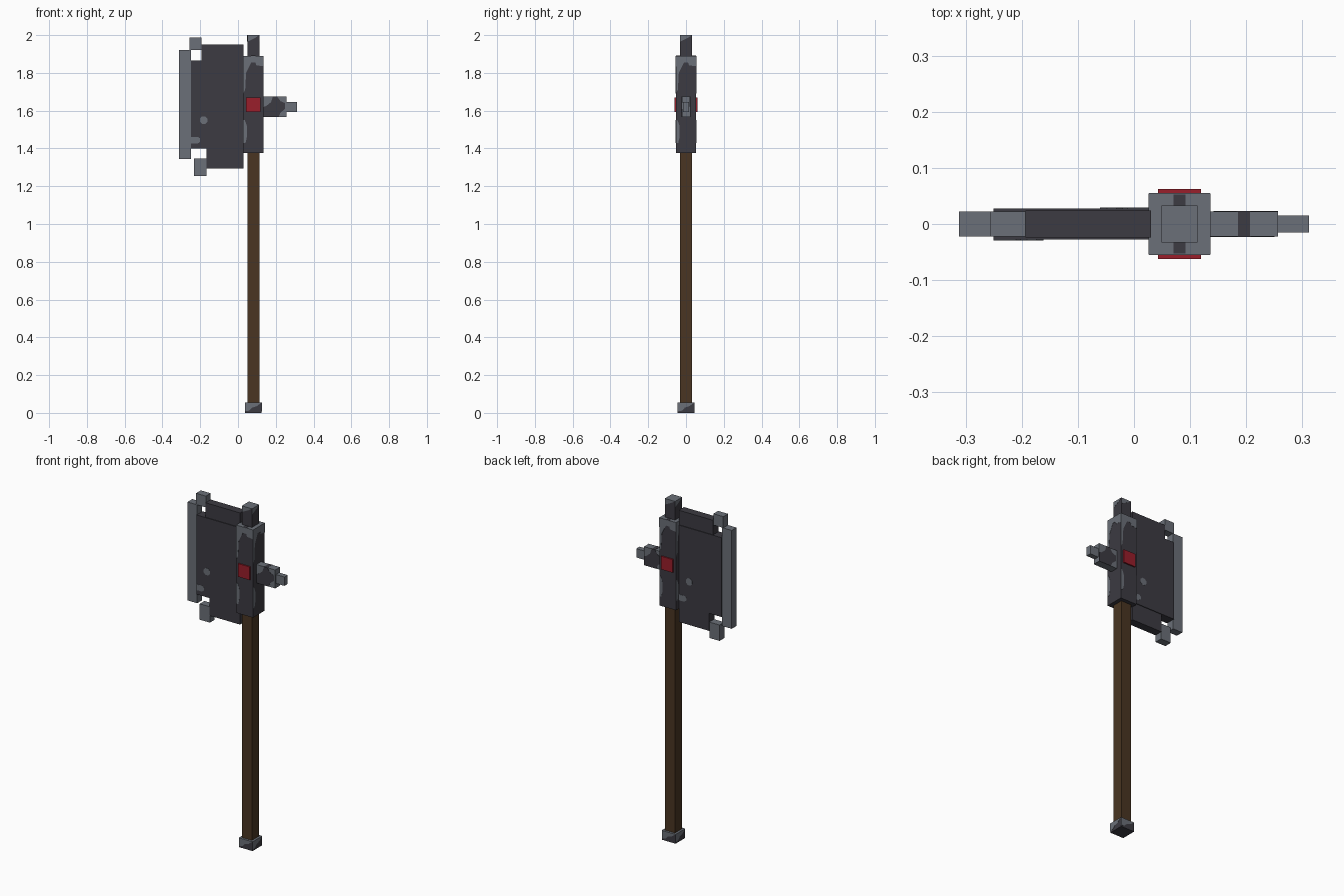
import bpy, bmesh, math
from mathutils import Matrix, Vector

if "Cube" in bpy.data.objects:
    bpy.data.objects.remove(bpy.data.objects["Cube"], do_unlink=True)


def material(name, r, g, b):
    m = bpy.data.materials.new(name)
    m.use_nodes = True
    m.diffuse_color = (r, g, b, 1)
    m.node_tree.nodes["Principled BSDF"].inputs["Base Color"].default_value = (r, g, b, 1)
    return m


DARK = material("dark iron", 0.045, 0.043, 0.054)
STEEL = material("worn steel", 0.147, 0.162, 0.188)
WOOD = material("brown wood", 0.068, 0.036, 0.016)
RED = material("red gem", 0.32, 0.013, 0.024)


def finish(name, bm, *mats):
    bmesh.ops.recalc_face_normals(bm, faces=bm.faces)
    mesh = bpy.data.meshes.new(name)
    bm.to_mesh(mesh)
    bm.free()
    for m in mats:
        mesh.materials.append(m)
    obj = bpy.data.objects.new(name, mesh)
    bpy.context.collection.objects.link(obj)
    return obj


def box(name, x0, x1, depth, z0, z1, mat, top=None):
    """Box centred on y = 0, depth is half its thickness; top recolours the upper face."""
    bm = bmesh.new()
    bmesh.ops.create_cube(bm, size=1)
    place = Matrix.Translation(((x0 + x1) / 2, 0, (z0 + z1) / 2))
    bm.transform(place @ Matrix.Diagonal((x1 - x0, 2 * depth, z1 - z0, 1)))
    bm.normal_update()
    if top:
        for f in bm.faces:
            f.material_index = int(f.normal.z > 0.5)
    return finish(name, bm, mat, top or mat)


def patch(name, points, depth, centre, mat, sides=2):
    """Thin painted plate on the front face, turned about the part's upright axis."""
    for i in range(sides):
        bm = bmesh.new()
        face = bm.faces.new([bm.verts.new((x - centre, -depth + 0.001, z)) for x, z in points])
        ext = bmesh.ops.extrude_face_region(bm, geom=[face])
        for v in ext["geom"]:
            if isinstance(v, bmesh.types.BMVert):
                v.co.y -= 0.002
        turn = Matrix.Rotation(i * math.tau / sides, 4, "Z")
        bm.transform(Matrix.Translation((centre, 0, 0)) @ turn)
        finish(f"{name}_{i + 1}", bm, mat)


AXIS = 0.081

# Shaft and pommel
box("shaft", 0.049, 0.113, 0.032, 0.05, 1.38, WOOD)
box("pommel", 0.037, 0.125, 0.044, 0, 0.055, DARK, STEEL)
patch("pommel_wear", [(0.037, 0.008), (0.06, 0.012), (0.075, 0.028), (0.1, 0.036),
                      (0.125, 0.055), (0.037, 0.055)], 0.044, AXIS, STEEL, 4)

# Socket with worn upper rim and edges
box("socket", 0.027, 0.135, 0.054, 1.375, 1.89, DARK, STEEL)
patch("socket_rim", [(0.027, 1.89), (0.027, 1.69), (0.038, 1.71), (0.043, 1.80), (0.06, 1.835),
                     (0.07, 1.855), (0.092, 1.855), (0.097, 1.84), (0.135, 1.835),
                     (0.135, 1.89)], 0.054, AXIS, STEEL, 4)
patch("socket_edge_wear", [(0.027, 1.43), (0.04, 1.43), (0.047, 1.46), (0.047, 1.52),
                           (0.036, 1.55), (0.027, 1.55)], 0.054, AXIS, STEEL, 4)
box("socket_top_stain", 0.07, 0.092, 0.053, 1.888, 1.891, DARK)
box("red_gem", 0.043, 0.119, 0.062, 1.594, 1.671, RED)

# Top spike
box("top_spike", 0.049, 0.113, 0.032, 1.885, 2.0, DARK, STEEL)
patch("top_spike_wear", [(0.049, 2.0), (0.049, 1.965), (0.07, 1.975), (0.09, 1.985),
                         (0.113, 2.0)], 0.032, AXIS, STEEL, 4)

# Rear beak
box("rear_beak", 0.13, 0.257, 0.022, 1.567, 1.675, STEEL)
patch("rear_beak_stain", [(0.135, 1.567), (0.215, 1.567), (0.225, 1.59), (0.25, 1.61),
                          (0.25, 1.64), (0.225, 1.65), (0.207, 1.675), (0.185, 1.675),
                          (0.175, 1.645), (0.15, 1.625), (0.135, 1.62)], 0.022, 0.196, DARK)
box("rear_beak_top_stain", 0.185, 0.207, 0.022, 1.673, 1.676, DARK)
box("rear_beak_tip", 0.25, 0.312, 0.015, 1.594, 1.646, STEEL)

# Blade: thick plate between two thinner wings
box("blade", -0.25, 0.03, 0.028, 1.40, 1.865, DARK)
box("blade_upper_wing", -0.193, 0.03, 0.024, 1.86, 1.95, DARK)
box("blade_lower_wing", -0.167, 0.03, 0.024, 1.295, 1.405, DARK)

# Steel cutting edge and corner studs
box("cutting_edge", -0.312, -0.249, 0.022, 1.345, 1.922, STEEL)
box("upper_stud", -0.257, -0.193, 0.022, 1.922, 1.988, STEEL)
box("lower_stud", -0.233, -0.167, 0.022, 1.253, 1.346, STEEL)
box("upper_stud_joint", -0.2, -0.19, 0.021, 1.922, 1.949, STEEL)

# Worn spots on the blade
spot = [Vector((-0.182 + 0.022 * math.cos(a), 1.55 + 0.022 * math.sin(a)))
        for a in (i * math.tau / 8 + math.tau / 16 for i in range(8))]
patch("blade_spot", spot, 0.028, -0.111, STEEL)
patch("blade_chip", [(-0.25, 1.425), (-0.215, 1.425), (-0.2, 1.435), (-0.2, 1.452),
                     (-0.21, 1.46), (-0.25, 1.46)], 0.028, -0.111, STEEL)
